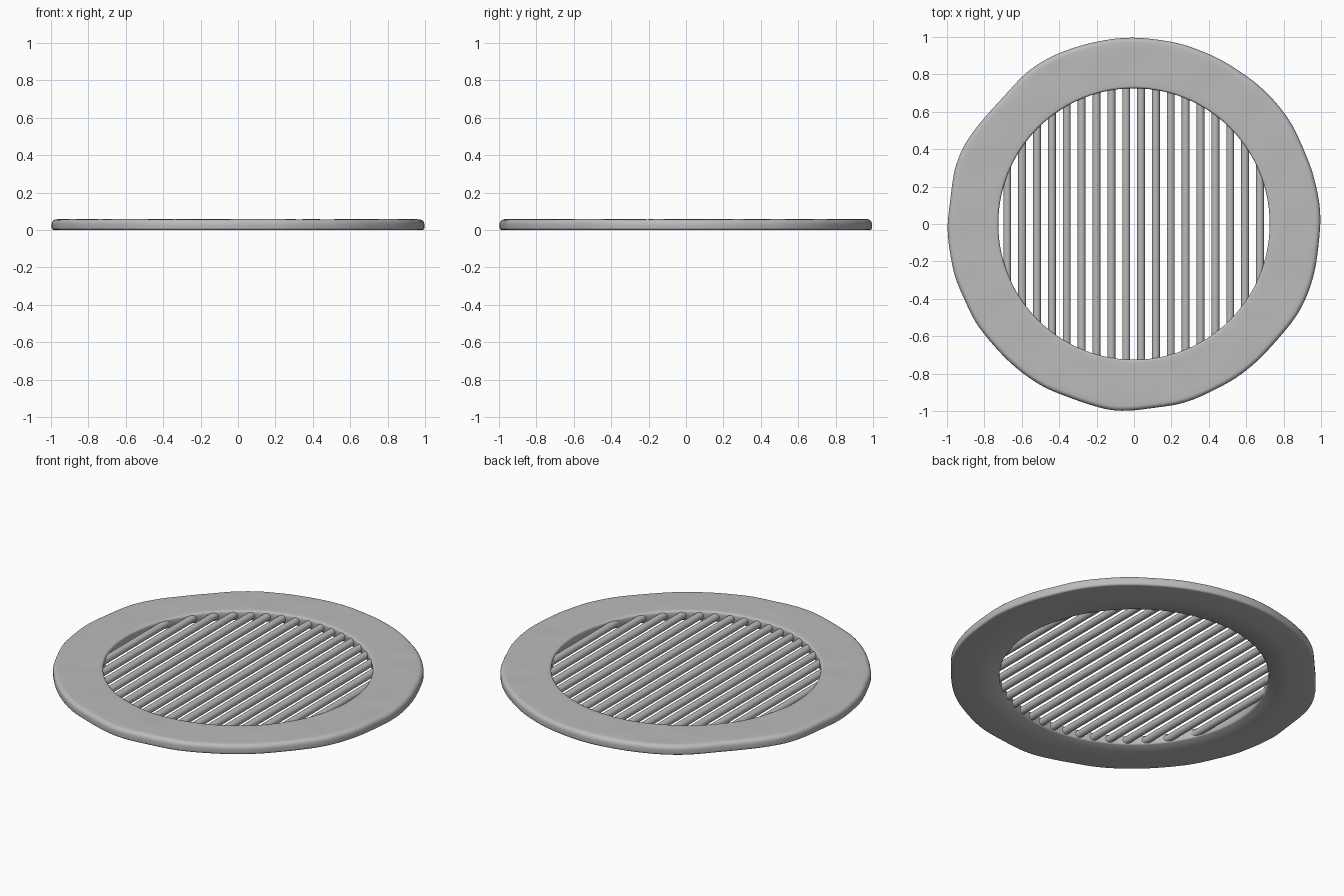
import bpy, bmesh, math
from mathutils import Vector, noise

cube = bpy.data.objects.get("Cube")
if cube:
    bpy.data.objects.remove(cube, do_unlink=True)

grey = bpy.data.materials.new("cast_grey")
grey.use_nodes = True
COLOUR = (0.5, 0.5, 0.5, 1)
grey.diffuse_color = COLOUR
grey.node_tree.nodes["Principled BSDF"].inputs["Base Color"].default_value = COLOUR

SEGMENTS = 192
INNER, OUTER, HEIGHT = 0.724, 0.994, 0.057
BARS, PITCH, BAR_RADIUS, BAR_Z = 18, 0.0793, 0.021, 0.028


def finish(bm, name):
    bmesh.ops.recalc_face_normals(bm, faces=bm.faces)
    mesh = bpy.data.meshes.new(name)
    bm.to_mesh(mesh)
    bm.free()
    mesh.materials.append(grey)
    obj = bpy.data.objects.new(name, mesh)
    bpy.context.collection.objects.link(obj)
    bpy.ops.object.select_all(action="DESELECT")
    obj.select_set(True)
    bpy.context.view_layer.objects.active = obj
    bpy.ops.object.shade_smooth_by_angle(angle=math.radians(50))
    return obj


def ring_profile():
    """Closed section: flat base, rounded outer rim, flat top, softened inner lip."""
    pts = [(INNER, 0.006), (INNER + 0.006, 0), (0.85, 0), (OUTER - 0.012, 0)]
    for i in range(1, 5):
        a = math.radians(-90 + 90 * i / 4)
        pts.append((OUTER - 0.012 + 0.012 * math.cos(a), 0.012 + 0.012 * math.sin(a)))
    for i in range(6):
        a = math.radians(90 * i / 5)
        pts.append((OUTER - 0.025 + 0.025 * math.cos(a), HEIGHT - 0.025 + 0.025 * math.sin(a)))
    steps = 9
    for i in range(1, steps):
        pts.append((OUTER - 0.025 + (INNER + 0.037 - OUTER) * i / steps, HEIGHT))
    for i in range(5):
        a = math.radians(90 + 90 * i / 4)
        pts.append((INNER + 0.012 + 0.012 * math.cos(a), HEIGHT - 0.012 + 0.012 * math.sin(a)))
    return pts


# Hand-formed ring with an uneven rim and a gently lumpy top
bm = bmesh.new()
profile = ring_profile()
loops = []
for s in range(SEGMENTS):
    a = 2 * math.pi * s / SEGMENTS
    c, d = math.cos(a), math.sin(a)
    rim = 0.013 * noise.noise(Vector((c * 4, d * 4, 3)))
    # shallow dents in the rim, at the upper left and lower right
    for dent, depth in ((137, 0.025), (-43, 0.014), (-65, 0.008)):
        gap = (math.degrees(a) - dent + 180) % 360 - 180
        rim -= depth * math.exp(-(gap / 10) ** 2)
    loop = []
    for r, z in profile:
        blend = max(0, (r - INNER - 0.03) / (OUTER - INNER - 0.03))
        r2 = min(1.0, r + rim * blend)
        lump = noise.noise(Vector((r * c * 7, r * d * 7, 0.5)))
        z2 = z + 0.004 * lump * max(0, (z - 0.02) / HEIGHT)
        loop.append(bm.verts.new((r2 * c, r2 * d, z2)))
    loops.append(loop)
count = len(profile)
for s in range(SEGMENTS):
    near, far = loops[s], loops[(s + 1) % SEGMENTS]
    for i in range(count):
        j = (i + 1) % count
        bm.faces.new((near[i], far[i], far[j], near[j]))
finish(bm, "outer_ring")

# Parallel round bars, each cut to the chord of the opening
for n in range(BARS):
    x = (n - (BARS - 1) / 2) * PITCH - 0.002
    half = math.sqrt((INNER + 0.025) ** 2 - x * x)
    bm = bmesh.new()
    bmesh.ops.create_cone(bm, cap_ends=True, segments=20, radius1=BAR_RADIUS,
                          radius2=BAR_RADIUS, depth=2 * half)
    for v in bm.verts:
        v.co = Vector((v.co.x + x, v.co.z, v.co.y + BAR_Z))
    finish(bm, "grate_bar_%02d" % (n + 1))
